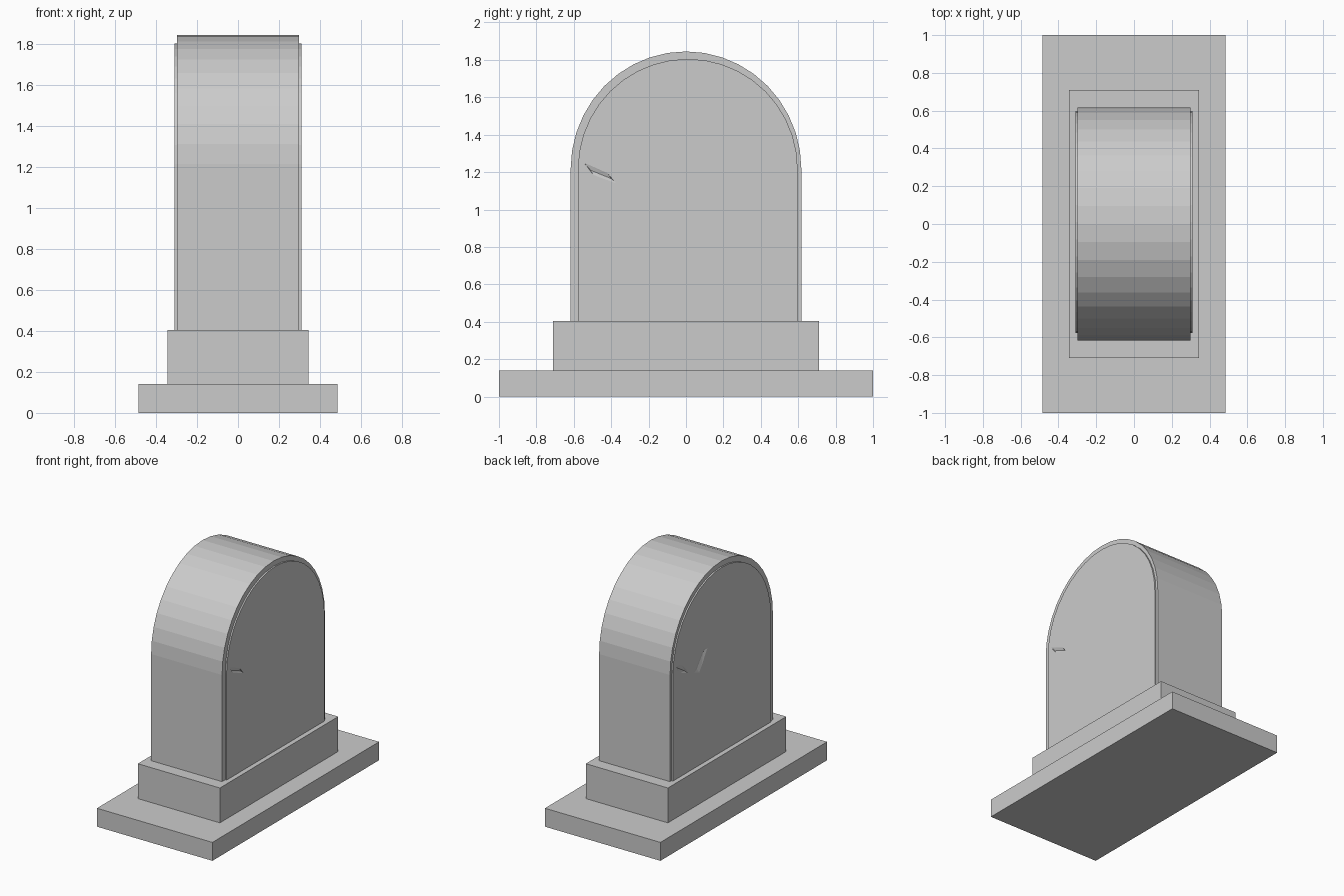
import bpy, bmesh, math

if "Cube" in bpy.data.objects:
    bpy.data.objects.remove(bpy.data.objects["Cube"])


def new_object(name, bm):
    bmesh.ops.recalc_face_normals(bm, faces=bm.faces)
    mesh = bpy.data.meshes.new(name)
    bm.to_mesh(mesh)
    bm.free()
    obj = bpy.data.objects.new(name, mesh)
    bpy.context.collection.objects.link(obj)
    return obj


def box(name, size, z0, z1):
    bm = bmesh.new()
    bmesh.ops.create_cube(bm, size=1)
    for v in bm.verts:
        v.co = (v.co.x * size[0], v.co.y * size[1],
                z0 + (v.co.z + 0.5) * (z1 - z0))
    return new_object(name, bm)


def arch(name, half_x, y0, y1, bottom, spring, top, segments=20):
    """Round-topped slab, its outline in y-z extruded along x."""
    mid, radius = (y0 + y1) / 2, (y1 - y0) / 2
    outline = [(y0, bottom), (y1, bottom)]
    for i in range(segments + 1):
        a = math.pi * i / segments
        outline.append((mid + radius * math.cos(a),
                        spring + (top - spring) * math.sin(a)))
    bm = bmesh.new()
    face = bm.faces.new([bm.verts.new((-half_x, y, z)) for y, z in outline])
    out = bmesh.ops.extrude_face_region(bm, geom=[face], use_keep_orig=True)
    verts = [g for g in out["geom"] if isinstance(g, bmesh.types.BMVert)]
    bmesh.ops.translate(bm, verts=verts, vec=(2 * half_x, 0, 0))
    return new_object(name, bm)


def chip(target, side, outline, ridge):
    """Cut a shallow V-shaped chip into one face of the target."""
    bm = bmesh.new()
    for y, z in outline:
        bm.verts.new((side * 0.313, y, z))
    for y, z in ridge:
        bm.verts.new((side * 0.301, y, z))
    bmesh.ops.convex_hull(bm, input=bm.verts)
    cutter = new_object("chip_cutter", bm)
    cutter.hide_render = True
    mod = target.modifiers.new("chip", "BOOLEAN")
    mod.operation = "DIFFERENCE"
    mod.solver = "EXACT"
    mod.object = cutter
    bpy.context.view_layer.objects.active = target
    bpy.ops.object.modifier_apply(modifier=mod.name)
    bpy.data.objects.remove(cutter)


# Stepped base
box("ground_slab", (0.97, 2.0), 0.0, 0.14)
box("plinth", (0.69, 1.42), 0.14, 0.405)

# Round-topped stone with slightly raised face panels on both sides
arch("headstone", 0.298, -0.617, 0.617, 0.405, 1.215, 1.845)
panel = arch("face_panels", 0.309, -0.578, 0.597, 0.405, 1.215, 1.805)

# Chips in the faces
chip(panel, 1, [(-0.56, 1.267), (-0.43, 1.21), (-0.365, 1.13), (-0.49, 1.175)],
     [(-0.51, 1.21), (-0.40, 1.165)])
chip(panel, -1, [(0.575, 1.265), (0.505, 1.267), (0.42, 1.18),
                 (0.407, 1.146), (0.528, 1.192)],
     [(0.53, 1.235), (0.45, 1.185)])
chip(panel, -1, [(0.36, 1.127), (0.275, 1.093), (0.166, 1.267), (0.24, 1.28)],
     [(0.30, 1.14), (0.22, 1.245)])
